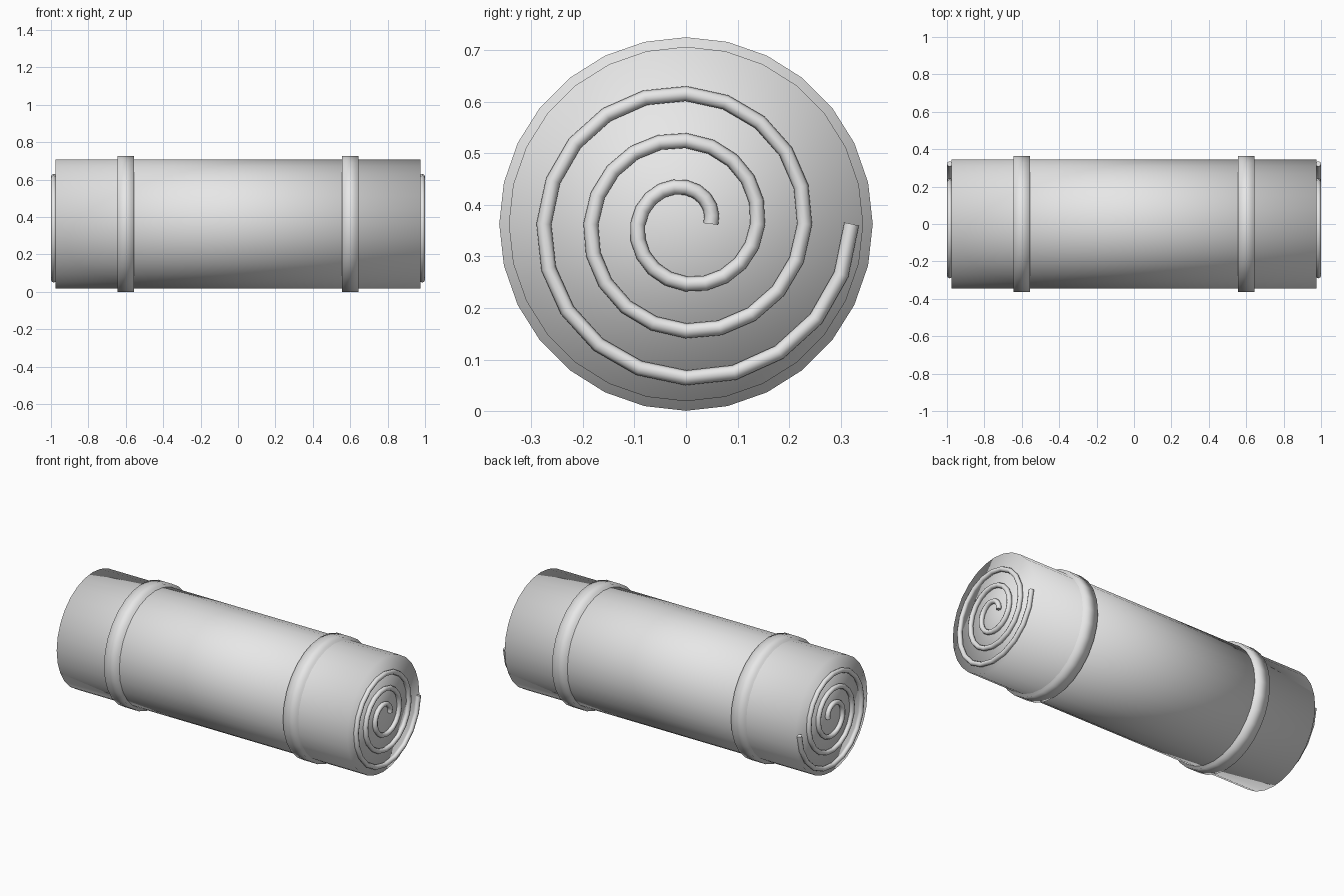
import bpy
import math

if "Cube" in bpy.data.objects:
    bpy.data.objects.remove(bpy.data.objects["Cube"])

SIDES = 28          # sides of the log and its bands
CENTRE_Z = 0.363    # height of the long axis

grey = bpy.data.materials.new("light_grey")
grey.diffuse_color = (0.8, 0.8, 0.8, 1.0)
grey.use_nodes = True
grey.node_tree.nodes["Principled BSDF"].inputs["Base Color"].default_value = grey.diffuse_color


def cylinder_x(name, radius, length, x):
    """Smooth-shaded cylinder lying along x."""
    bpy.ops.mesh.primitive_cylinder_add(
        vertices=SIDES, radius=radius, depth=length,
        location=(x, 0, CENTRE_Z), rotation=(0, math.pi / 2, 0))
    obj = bpy.context.object
    obj.name = name
    obj.data.materials.append(grey)
    bpy.ops.object.shade_smooth()
    return obj


def spiral(name, x, turns=3, steps=20, start=0.048, growth=0.0911):
    """Round cord wound in a flat spiral on an end face."""
    curve = bpy.data.curves.new(name, 'CURVE')
    curve.dimensions = '3D'
    curve.bevel_depth = 0.0145
    curve.bevel_resolution = 2
    curve.use_fill_caps = True
    line = curve.splines.new('POLY')
    count = turns * steps + 1
    line.points.add(count - 1)
    for i, point in enumerate(line.points):
        angle = 2 * math.pi * i / steps
        r = start + growth * i / steps
        point.co = (x, r * math.cos(angle), CENTRE_Z + r * math.sin(angle), 1)
    curve.materials.append(grey)
    obj = bpy.data.objects.new(name, curve)
    bpy.context.collection.objects.link(obj)
    return obj


# Main body
cylinder_x("body", 0.344, 1.95, 0)

# Raised bands and end spirals, one of each per side
for side, label in ((-1, "left"), (1, "right")):
    cylinder_x(label + "_band", 0.3625, 0.09, side * 0.6)
    spiral(label + "_end_spiral", side * 0.9855)
